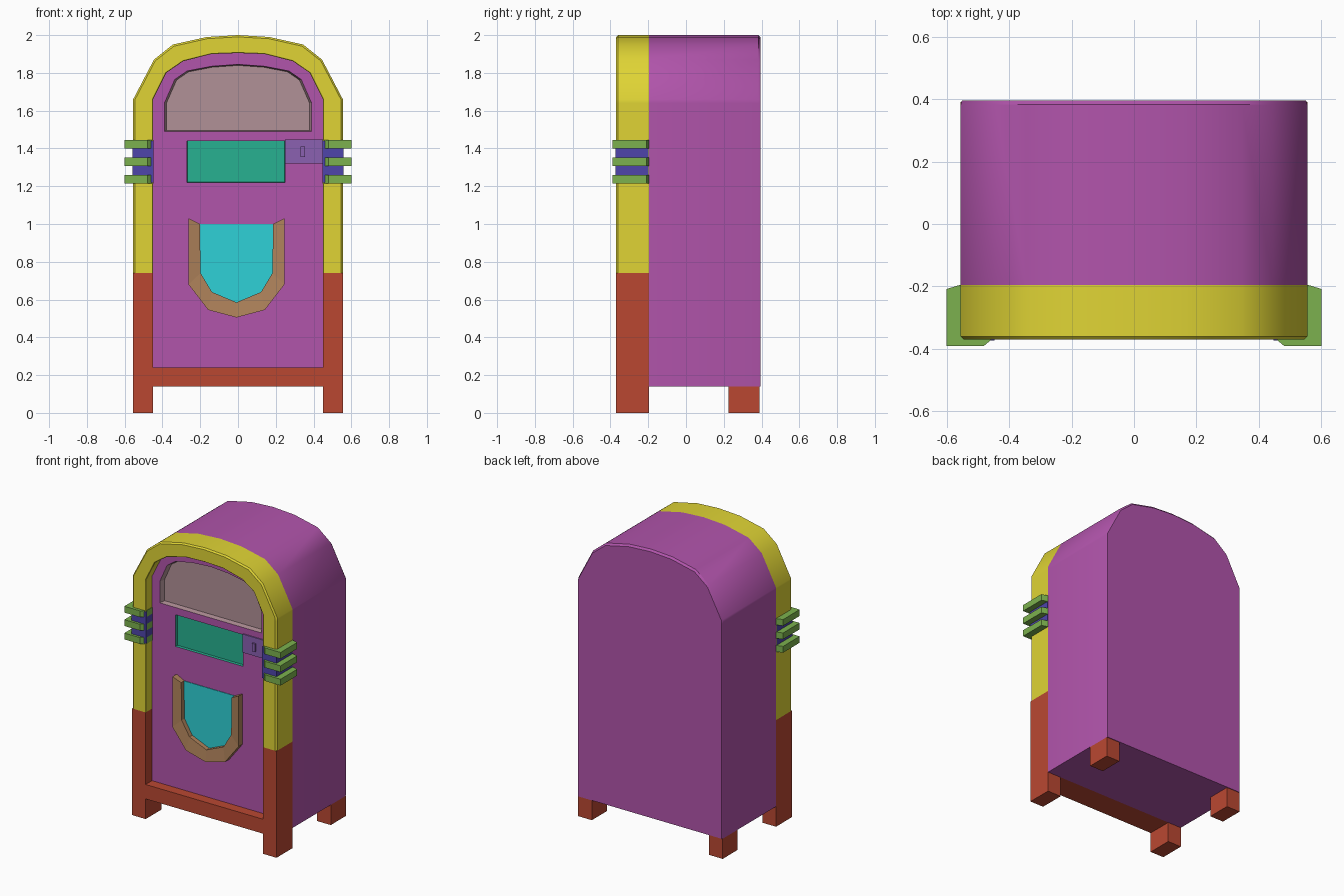
import bpy, bmesh, math

if "Cube" in bpy.data.objects:
    bpy.data.objects.remove(bpy.data.objects["Cube"])

# Colours as seen on screen, converted to linear base colours
COL = {
    "purple": (0.60, 0.29, 0.58), "yellow": (0.76, 0.72, 0.19), "red": (0.63, 0.25, 0.18),
    "green": (0.42, 0.60, 0.27), "blue": (0.27, 0.24, 0.58), "glass": (0.60, 0.49, 0.51),
    "teal": (0.15, 0.60, 0.49), "cyan": (0.17, 0.71, 0.73), "brown": (0.59, 0.44, 0.31),
    "violet": (0.47, 0.33, 0.60)}
MATS = {}
for key, rgb in COL.items():
    MATS[key] = bpy.data.materials.new(key)
    MATS[key].diffuse_color = (*[(c / 0.87) ** 2.2 for c in rgb], 1)


def loft(name, rings, color, cap=(True, True), smooth=0):
    """Skin rings of 3D points; optionally cap the ends."""
    bm = bmesh.new()
    vs = [[bm.verts.new(p) for p in r] for r in rings]
    n = len(rings[0])
    for a, b in zip(vs, vs[1:]):
        for i in range(n):
            j = (i + 1) % n
            bm.faces.new((a[i], a[j], b[j], b[i]))
    if cap[0]:
        bm.faces.new(vs[0])
    if cap[1]:
        bm.faces.new(vs[-1])
    bmesh.ops.recalc_face_normals(bm, faces=bm.faces)
    me = bpy.data.meshes.new(name)
    bm.to_mesh(me)
    bm.free()
    me.materials.append(MATS[color])
    ob = bpy.data.objects.new(name, me)
    bpy.context.collection.objects.link(ob)
    if smooth:
        bpy.ops.object.select_all(action='DESELECT')
        ob.select_set(True)
        bpy.context.view_layer.objects.active = ob
        bpy.ops.object.shade_smooth_by_angle(angle=math.radians(smooth))
    return ob


def prism(name, prof, y0, y1, color, **kw):
    return loft(name, [[(x, y, z) for x, z in prof] for y in (y0, y1)], color, **kw)


def box(name, x0, x1, y0, y1, z0, z1, color):
    return prism(name, [(x0, z0), (x1, z0), (x1, z1), (x0, z1)], y0, y1, color)


def sweep(name, outer, inner, section, color, smooth=0):
    """Sweep a section of (outer-to-inner fraction, y) along two matching outlines."""
    rings = [[(o[0] + (i[0] - o[0]) * t, y, o[1] + (i[1] - o[1]) * t) for t, y in section]
             for o, i in zip(outer, inner)]
    return loft(name, rings, color, smooth=smooth)


def mirror(half, cx=0.0):
    """Right half ending on the centre line -> full symmetric outline."""
    return half + [(2 * cx - x, z) for x, z in reversed(half[:-1])]


def scaled(prof, k, cx, cz):
    return [(cx + (x - cx) * k, cz + (z - cz) * k) for x, z in prof]


ARCH_OUT = [(0.555, 1.64), (0.555, 1.66), (0.445, 1.87), (0.345, 1.95), (0.165, 1.99), (0, 2.0)]
ARCH_IN = [(0.45, 1.64), (0.45, 1.66), (0.38, 1.80), (0.29, 1.862), (0.14, 1.90), (0, 1.905)]
FRONT, SEAM, BACK, PANEL = -0.37, -0.195, 0.395, -0.30

# Main cabinet with a small bevel round the back
body = mirror([(0.555, 0.14)] + ARCH_OUT)
back = scaled(body, 0.993, 0, 0.14)
loft("cabinet", [[(x, SEAM, z) for x, z in body], [(x, BACK - 0.012, z) for x, z in body],
                 [(x, BACK, z) for x, z in back]], "purple", smooth=35)

# Recessed front panel, with openings for window and title display
panel = prism("front_panel", mirror([(0.452, 0.2)] + ARCH_IN), PANEL, SEAM + 0.01, "purple")
window = mirror([(0.39, 1.49), (0.39, 1.64), (0.335, 1.765), (0.27, 1.81), (0.14, 1.835), (0, 1.845)])
display = [(-0.27, 1.22), (0.25, 1.22), (0.25, 1.44), (-0.27, 1.44)]
for prof in (window, display):
    cut = prism("cutter", prof, PANEL - 0.1, PANEL + 0.06, "purple")
    cut.hide_render = True
    mod = panel.modifiers.new("opening", 'BOOLEAN')
    mod.operation, mod.object, mod.solver = 'DIFFERENCE', cut, 'EXACT'
    bpy.context.view_layer.objects.active = panel
    bpy.ops.object.modifier_apply(modifier=mod.name)
    bpy.data.objects.remove(cut)


def tray(name, prof, k, cz, depth, color):
    inner = scaled(prof, k, sum(p[0] for p in prof) / len(prof), cz)
    loft(name, [[(x, PANEL, z) for x, z in prof], [(x, PANEL + depth, z) for x, z in inner]],
         color, cap=(False, True))


tray("window", window, 0.97, 1.67, 0.035, "glass")
tray("title_display", display, 0.99, 1.33, 0.02, "teal")

# Arched front frame: yellow tube above, red base below
TUBE = [(0, SEAM), (0, FRONT + 0.01), (0.1, FRONT), (0.97, FRONT), (1, FRONT + 0.003), (1, SEAM)]
BLOCK = [(0, SEAM), (0, FRONT), (1, FRONT), (1, SEAM)]
sweep("arch_frame", mirror([(0.555, 0.74)] + ARCH_OUT), mirror([(0.45, 0.74)] + ARCH_IN),
      TUBE, "yellow", smooth=35)
for side, s in (("left", -1), ("right", 1)):
    sweep(f"front_post_{side}", [(s * 0.555, 0), (s * 0.555, 0.74)],
          [(s * 0.45, 0), (s * 0.45, 0.74)], BLOCK, "red")
    xs = sorted((s * 0.45, s * 0.555))
    box(f"back_leg_{side}", *xs, 0.225, BACK - 0.005, 0, 0.14, "red")
    # Side bands: green fins with blue spacers
    fin = [(0.6, -0.39), (0.48, -0.39), (0.447, -0.362), (0.447, -0.25), (0.5, SEAM),
           (0.557, SEAM), (0.6, -0.208)]
    for k, zc in enumerate((1.237, 1.33, 1.423)):
        loft(f"band_fin_{side}_{k}", [[(s * x, y, zc + h) for x, y in fin] for h in (-0.022, 0.022)],
             "green")
    sweep(f"band_spacer_{side}", [(s * 0.558, 1.22), (s * 0.558, 1.44)],
          [(s * 0.447, 1.22), (s * 0.447, 1.44)], [(t, y - 0.003) for t, y in BLOCK], "blue")
sweep("bottom_rail", [(-0.45, 0.14), (0.45, 0.14)], [(-0.45, 0.24), (0.45, 0.24)], BLOCK, "red")

# Coin box with slot
box("coin_box", 0.25, 0.452, PANEL - 0.008, PANEL + 0.02, 1.32, 1.448, "violet")
box("coin_slot", 0.33, 0.354, PANEL - 0.02, PANEL, 1.355, 1.41, "violet")

# U-shaped lower grille and its raised trim
CX = -0.008
u_out = mirror([(0.246, 1.03), (0.246, 0.68), (0.142, 0.545), (CX, 0.505)], CX)
u_in = mirror([(0.186, 1.0), (0.182, 0.74), (0.122, 0.64), (CX, 0.585)], CX)
prism("lower_grille", u_in, PANEL - 0.004, PANEL + 0.01, "cyan")
sweep("grille_trim", u_out, u_in,
      [(0, PANEL + 0.01), (0, PANEL - 0.045), (1, PANEL - 0.035), (1, PANEL + 0.01)], "brown")

for m in bpy.data.materials:
    if m.users and not m.is_grease_pencil:
        m.use_nodes = True
        m.node_tree.nodes["Principled BSDF"].inputs["Base Color"].default_value = m.diffuse_color
